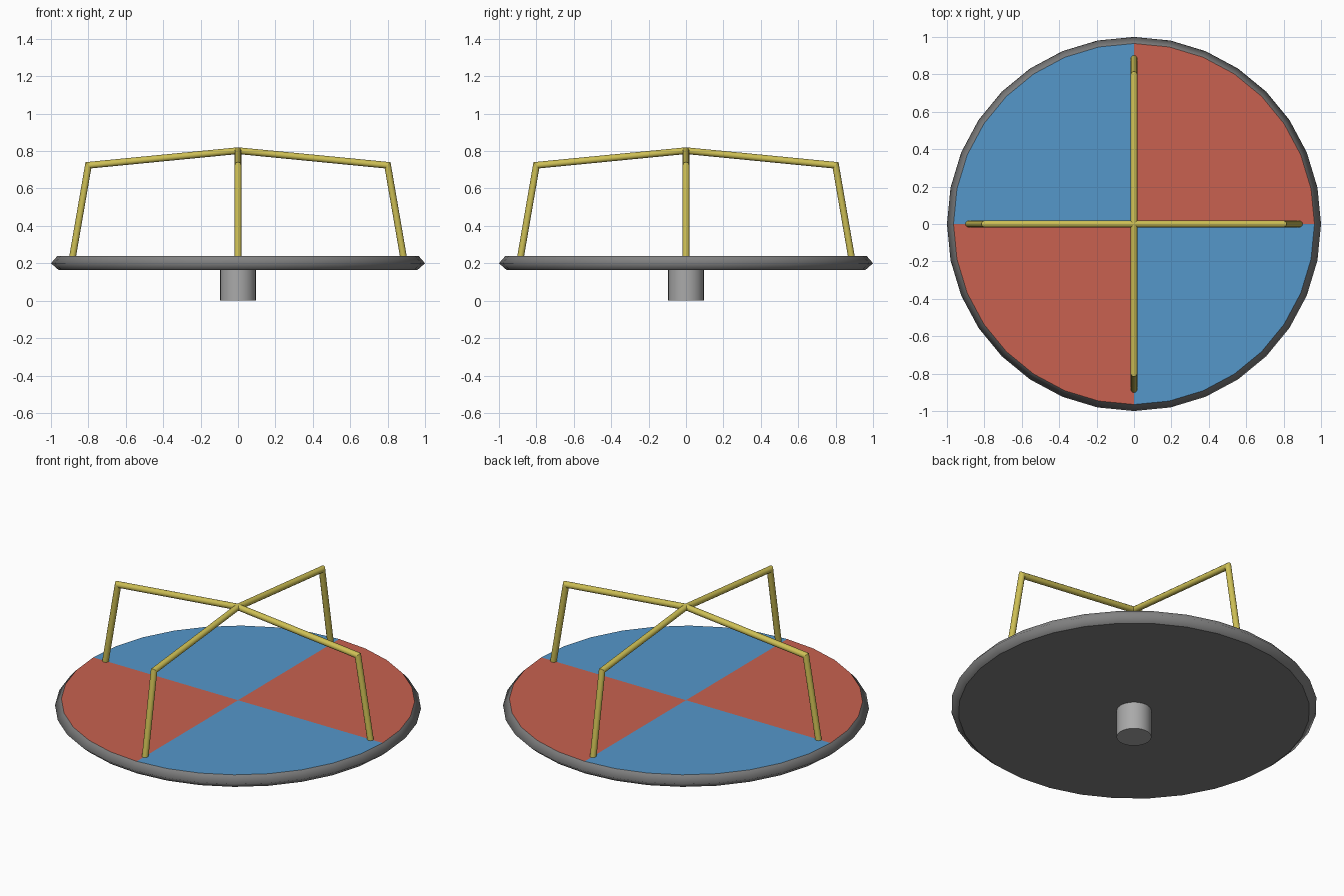
import bpy, bmesh, math
from mathutils import Matrix, Vector

cube = bpy.data.objects.get("Cube")
if cube:
    bpy.data.objects.remove(cube, do_unlink=True)


def material(name, color):
    mat = bpy.data.materials.new(name)
    mat.use_nodes = True
    mat.diffuse_color = (*color, 1)
    mat.node_tree.nodes["Principled BSDF"].inputs["Base Color"].default_value = (*color, 1)
    return mat


RED = material("red_paint", (0.58, 0.12, 0.08))
BLUE = material("blue_paint", (0.09, 0.31, 0.59))
YELLOW = material("yellow_paint", (0.61, 0.52, 0.09))
DARK = material("dark_grey_metal", (0.22, 0.22, 0.22))
LIGHT = material("light_grey_metal", (0.40, 0.40, 0.40))


def add_object(name, bm, mats):
    bmesh.ops.recalc_face_normals(bm, faces=bm.faces)
    mesh = bpy.data.meshes.new(name)
    bm.to_mesh(mesh)
    bm.free()
    for mat in mats:
        mesh.materials.append(mat)
    obj = bpy.data.objects.new(name, mesh)
    bpy.context.collection.objects.link(obj)
    return obj


def bridge(bm, rings):
    """Join successive rings of vertices with smooth quads."""
    for a, b in zip(rings, rings[1:]):
        n = len(a)
        for i in range(n):
            j = (i + 1) % n
            bm.faces.new((a[i], a[j], b[j], b[i])).smooth = True


def lathe(profile, sides):
    """Turn a (radius, z) profile around z, closed by a fan at each end."""
    bm = bmesh.new()
    rings = [[bm.verts.new((r * math.cos(math.tau * i / sides),
                            r * math.sin(math.tau * i / sides), z))
              for i in range(sides)] for r, z in profile]
    bridge(bm, rings)
    for ring, z in ((rings[0], profile[0][1]), (rings[-1], profile[-1][1])):
        hub = bm.verts.new((0, 0, z))
        for i in range(sides):
            bm.faces.new((ring[i], ring[(i + 1) % sides], hub))
    # keep the rims of the flat ends crisp
    for edge in bm.edges:
        if sum(face.smooth for face in edge.link_faces) == 1:
            edge.smooth = False
    return bm


# Round deck with a pointed rim and a top painted in quarters
bm = lathe([(0.96, 0.165), (1.0, 0.2), (0.965, 0.24)], 32)
for face in bm.faces:
    center = face.calc_center_median()
    if not face.smooth and center.z > 0.2:
        face.material_index = 1 if center.x * center.y > 0 else 2
add_object("deck", bm, [DARK, RED, BLUE])

# Central pivot post
add_object("pivot_post", lathe([(0.095, 0), (0.095, 0.17)], 32), [LIGHT])

# Four bent handrails that meet over the middle
PATH = [Vector(p) for p in ((0.887, 0.22), (0.8, 0.724), (0, 0.802))]
TUBE_RADIUS, TUBE_SIDES = 0.018, 12


def handrail(name, angle):
    bm = bmesh.new()
    dirs = [(b - a).normalized() for a, b in zip(PATH, PATH[1:])]
    normals = [Vector((d.y, -d.x)) for d in dirs]
    miter = (normals[0] + normals[1]).normalized()
    miter /= miter.dot(normals[0])
    rings = []
    for point, side in zip(PATH, (normals[0], miter, Vector((0, 1)))):
        ring = []
        for i in range(TUBE_SIDES):
            t = math.tau * i / TUBE_SIDES
            p = point + side * TUBE_RADIUS * math.cos(t)
            ring.append(bm.verts.new((p.x, TUBE_RADIUS * math.sin(t), p.y)))
        rings.append(ring)
    bridge(bm, rings)
    bm.faces.new(rings[0])
    bm.faces.new(rings[-1])
    # sharp miter at the bend
    for a, b in zip(rings[1], rings[1][1:] + rings[1][:1]):
        bm.edges.get((a, b)).smooth = False
    bmesh.ops.rotate(bm, verts=bm.verts, matrix=Matrix.Rotation(angle, 3, "Z"))
    add_object(name, bm, [YELLOW])


for k, side in enumerate(("left", "back", "right", "front")):
    handrail(side + "_handrail", k * math.pi / 2)
